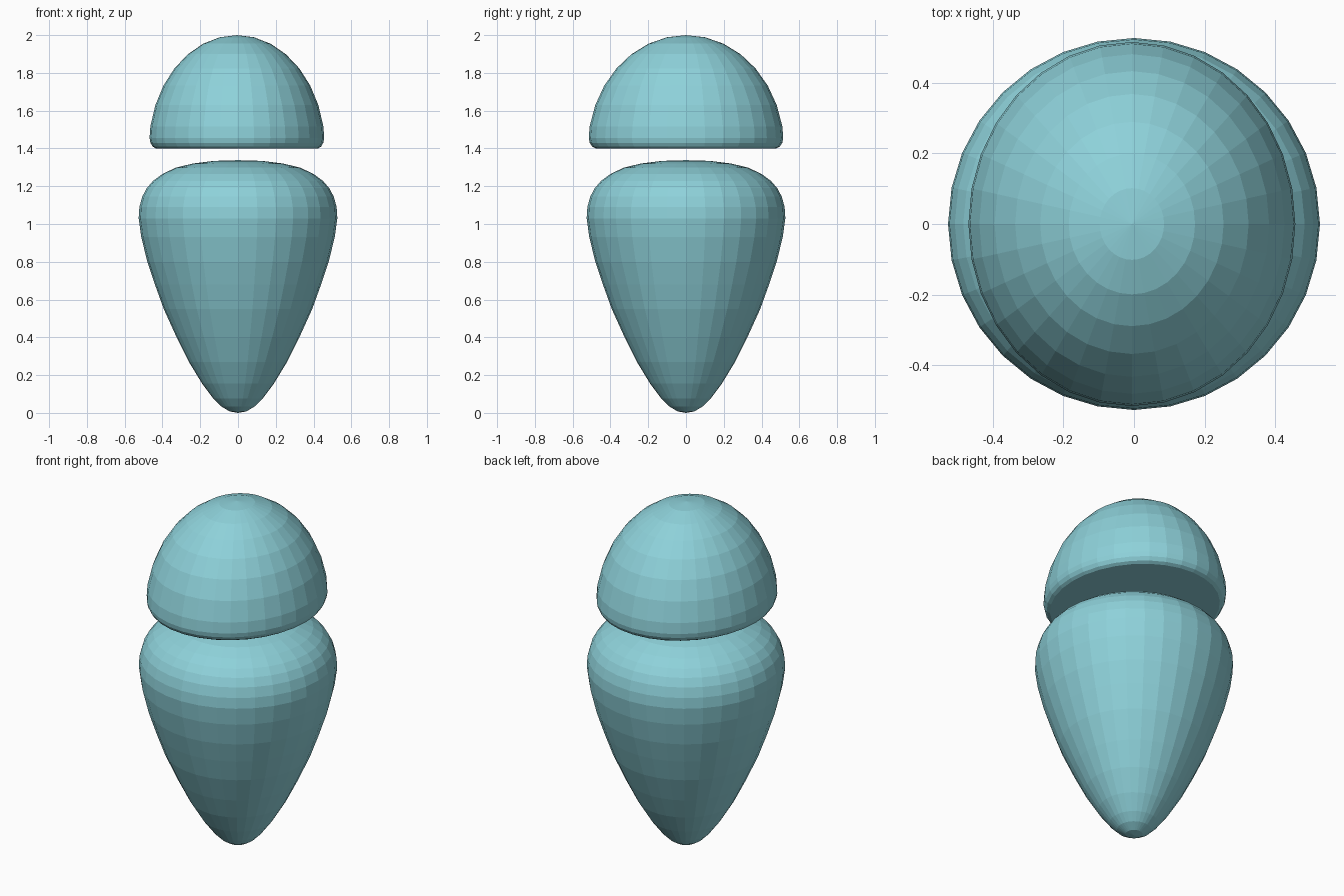
import bpy, bmesh, math

if "Cube" in bpy.data.objects:
    bpy.data.objects.remove(bpy.data.objects["Cube"])

SEGMENTS = 32


def lathe(name, profile, sx=1.0, sy=1.0, x=0.0):
    """Spin (radius, z) points, pole to pole, into a closed flat-shaded shell."""
    bm = bmesh.new()
    bottom = bm.verts.new((x, 0, profile[0][1]))
    top = bm.verts.new((x, 0, profile[-1][1]))
    rings = []
    for r, z in profile[1:-1]:
        rings.append([bm.verts.new((x + sx * r * math.cos(a), sy * r * math.sin(a), z))
                      for a in (2 * math.pi * i / SEGMENTS for i in range(SEGMENTS))])
    for i in range(SEGMENTS):
        j = (i + 1) % SEGMENTS
        bm.faces.new((bottom, rings[0][j], rings[0][i]))
        bm.faces.new((top, rings[-1][i], rings[-1][j]))
        for lo, hi in zip(rings, rings[1:]):
            bm.faces.new((lo[i], lo[j], hi[j], hi[i]))
    mesh = bpy.data.meshes.new(name)
    bm.to_mesh(mesh)
    bm.free()
    obj = bpy.data.objects.new(name, mesh)
    bpy.context.collection.objects.link(obj)
    mat = bpy.data.materials.get("pale_teal") or bpy.data.materials.new("pale_teal")
    mat.diffuse_color = (0.27, 0.64, 0.70, 1)
    mat.use_nodes = True
    mat.node_tree.nodes["Principled BSDF"].inputs["Base Color"].default_value = mat.diffuse_color
    mesh.materials.append(mat)
    return obj


# Egg-shaped body, narrow end down
lathe("body", [
    (0, 0), (0.045, 0.008), (0.09, 0.035), (0.13, 0.075), (0.19, 0.155),
    (0.26, 0.27), (0.325, 0.4), (0.393, 0.55), (0.44, 0.68), (0.48, 0.8),
    (0.512, 0.93), (0.526, 1.03), (0.522, 1.09), (0.507, 1.145),
    (0.483, 1.19), (0.45, 1.228), (0.40, 1.265), (0.33, 1.298),
    (0.24, 1.32), (0.13, 1.334), (0, 1.338)])

# Domed head: oval half sphere with a rounded lower rim and flat underside
rim = [(0, 1.40), (0.92, 1.40), (0.955, 1.41), (0.98, 1.43), (0.99, 1.455)]
dome = [(math.cos(k * math.pi / 16), 1.40 + 0.6 * math.sin(k * math.pi / 16))
        for k in range(1, 8)]
lathe("head", rim + dome + [(0, 2.0)], sx=0.467, sy=0.52, x=-0.006)
